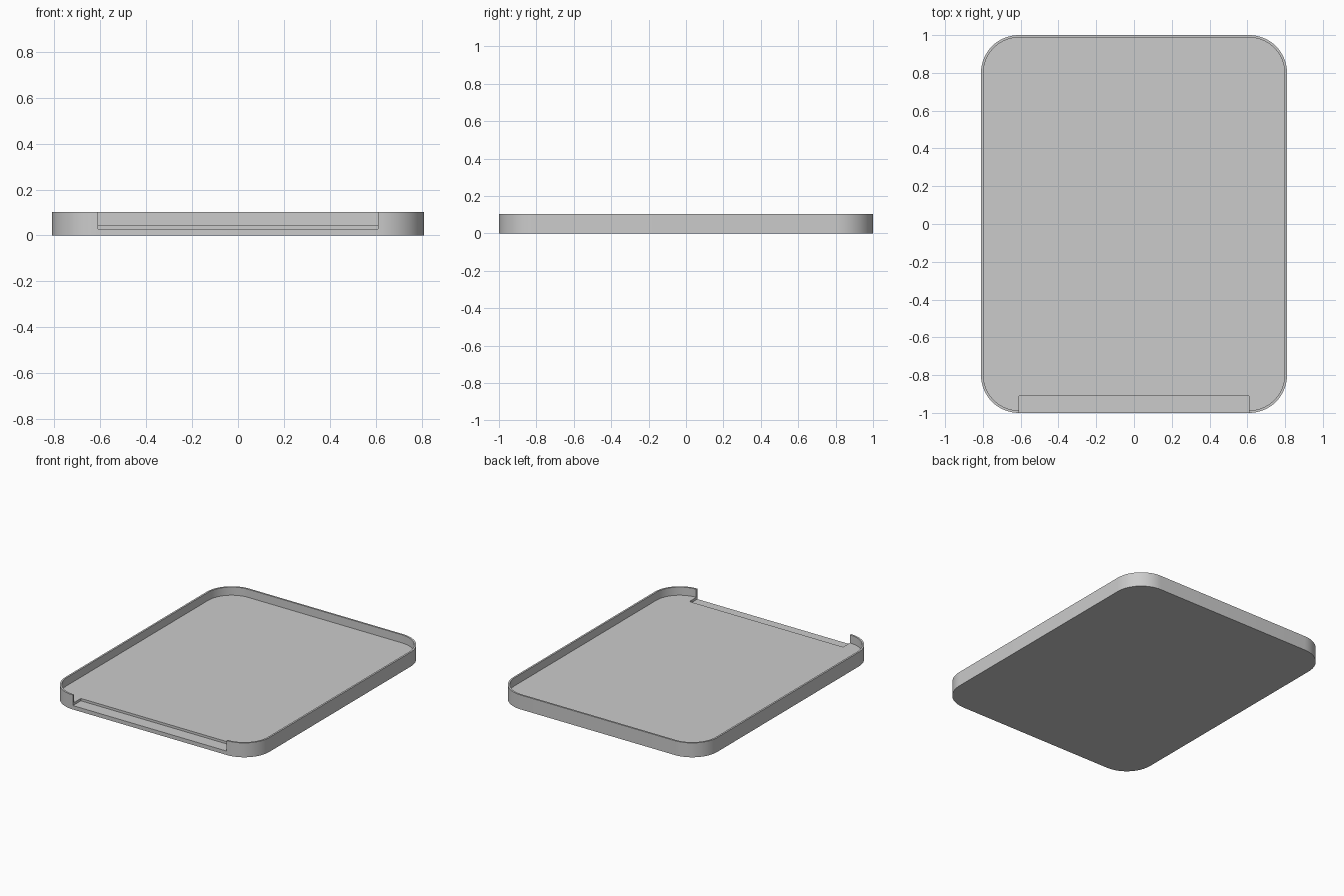
import bpy, bmesh, math

if "Cube" in bpy.data.objects:
    bpy.data.objects.remove(bpy.data.objects["Cube"], do_unlink=True)

HALF_W, HALF_L, HEIGHT = 0.81, 1.0, 0.103
RADIUS, WALL = 0.2, 0.013
FLOOR, NOTCH_FLOOR = 0.045, 0.028

grey = bpy.data.materials.new("plain_grey")
grey.use_nodes = True
colour = (0.6, 0.6, 0.6, 1)
grey.diffuse_color = colour
grey.node_tree.nodes["Principled BSDF"].inputs["Base Color"].default_value = colour


def rounded_outline(hx, hy, r, steps=16):
    """Counter-clockwise rounded rectangle."""
    points = []
    for i, (sx, sy) in enumerate([(1, 1), (-1, 1), (-1, -1), (1, -1)]):
        for k in range(steps + 1):
            a = math.pi / 2 * (i + k / steps)
            points.append((sx * (hx - r) + r * math.cos(a),
                           sy * (hy - r) + r * math.sin(a)))
    return points


def prism(name, outline, z0, z1):
    bm = bmesh.new()
    base = bm.faces.new([bm.verts.new((x, y, z0)) for x, y in outline])
    top = bmesh.ops.extrude_face_region(bm, geom=[base])["geom"]
    bmesh.ops.translate(bm, vec=(0, 0, z1 - z0),
                        verts=[g for g in top if isinstance(g, bmesh.types.BMVert)])
    bmesh.ops.recalc_face_normals(bm, faces=bm.faces)
    mesh = bpy.data.meshes.new(name)
    bm.to_mesh(mesh)
    bm.free()
    mesh.materials.append(grey)
    obj = bpy.data.objects.new(name, mesh)
    bpy.context.collection.objects.link(obj)
    return obj


# Shallow tray with rounded corners
tray = prism("tray", rounded_outline(HALF_W, HALF_L, RADIUS), 0, HEIGHT)

# Hollow inside the thin rim, and the opening in the front wall
hollow = prism("hollow_cutter",
               rounded_outline(HALF_W - WALL, HALF_L - WALL, RADIUS - WALL),
               FLOOR, HEIGHT + 0.1)
notch = prism("front_notch_cutter",
              [(-0.61, -1.1), (0.61, -1.1), (0.61, -0.91), (-0.61, -0.91)],
              NOTCH_FLOOR, HEIGHT + 0.2)

bpy.ops.object.select_all(action="DESELECT")
bpy.context.view_layer.objects.active = tray
tray.select_set(True)
for cutter in (hollow, notch):
    cutter.hide_render = True
    cut = tray.modifiers.new(cutter.name, "BOOLEAN")
    cut.operation = "DIFFERENCE"
    cut.solver = "EXACT"
    cut.object = cutter
    bpy.ops.object.modifier_apply(modifier=cut.name)
    bpy.data.objects.remove(cutter, do_unlink=True)

bpy.ops.object.shade_smooth_by_angle(angle=math.radians(30))
